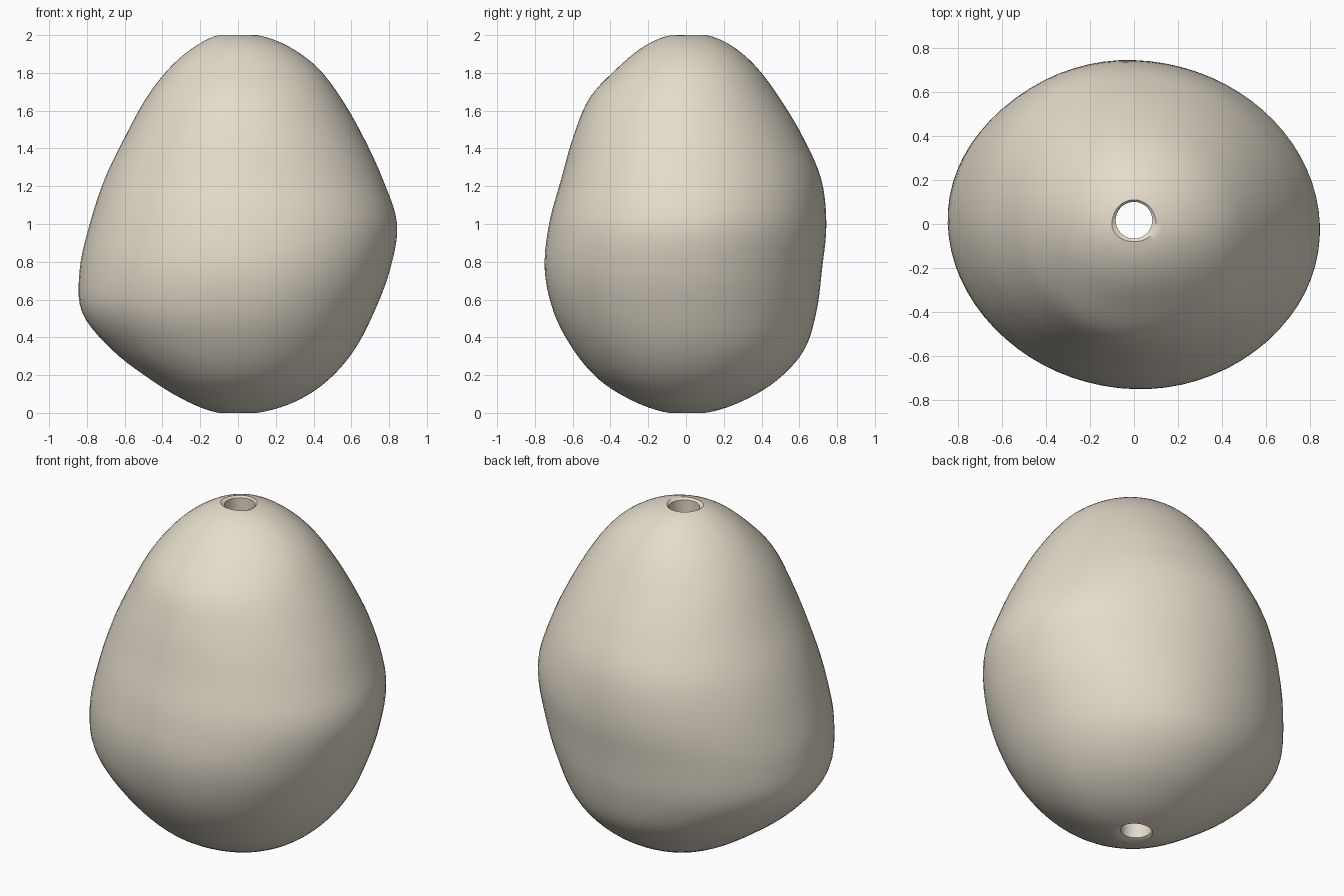
import bpy
import bmesh
import math

SEGMENTS = 72   # points around each ring
STEPS = 5       # rings between two profile rows
TILT = math.radians(7)   # polar angle where the body meets the hole

# Reach towards +x, -x, +y (back) and -y (front) at even polar angles, bottom to top
PROFILE = [
    (.10, .10, .10, .09),
    (.30, .265, .29, .27),
    (.475, .455, .48, .455),
    (.615, .665, .625, .595),
    (.72, .825, .69, .70),
    (.805, .838, .72, .748),
    (.842, .785, .743, .725),
    (.765, .705, .715, .66),
    (.66, .595, .615, .595),
    (.545, .485, .495, .51),
    (.42, .36, .375, .36),
    (.265, .225, .245, .22),
    (.10, .10, .11, .08),
]
HOLE_RADIUS = .083
HOLE_Y = .017
SKEW = .018     # swells the front-left and back-right of the waist


def smooth_rows(rows):
    """Catmull-Rom interpolation between rows, running straight on at the ends."""
    before = [2 * a - b for a, b in zip(rows[0], rows[1])]
    after = [2 * a - b for a, b in zip(rows[-1], rows[-2])]
    padded = [before, *rows, after]
    result = []
    for i in range(len(rows) - 1):
        for s in range(STEPS):
            t = s / STEPS
            result.append([
                b + t * (c - a) / 2
                + t * t * (a - 2.5 * b + 2 * c - d / 2)
                + t ** 3 * (3 * b - 3 * c + d - a) / 2
                for a, b, c, d in zip(*padded[i:i + 4])])
    return result + [rows[-1]]


def add_ring(bm, z, reach, y=0, skew=0):
    """A ring of four quarter ellipses, skewed towards two diagonals."""
    left, right, back, front = reach
    ring = []
    for k in range(SEGMENTS):
        angle = math.tau * k / SEGMENTS
        scale = 1 - skew * math.sin(2 * angle)
        cx, sy = scale * math.cos(angle), scale * math.sin(angle)
        ring.append(bm.verts.new((cx * (left if cx > 0 else right),
                                  y + sy * (back if sy > 0 else front), z)))
    return ring


def make_material(name, colour):
    mat = bpy.data.materials.new(name)
    mat.use_nodes = True
    mat.diffuse_color = colour
    shader = mat.node_tree.nodes["Principled BSDF"]
    shader.inputs["Base Color"].default_value = colour
    shader.inputs["Roughness"].default_value = .6
    return mat


cube = bpy.data.objects.get("Cube")
if cube:
    bpy.data.objects.remove(cube, do_unlink=True)

bm = bmesh.new()

# Uneven pebble body, bottom to top
rings = []
rows = smooth_rows(PROFILE)
for i, reach in enumerate(rows):
    polar = TILT + (math.pi - 2 * TILT) * i / (len(rows) - 1)
    height = 1 - math.cos(polar) / math.cos(TILT)
    rings.append(add_ring(bm, height, reach, skew=SKEW * math.sin(polar) ** 3))

# Drilled hole running back down through the middle
for z in (1.99, 1, .01):
    rings.append(add_ring(bm, z, [HOLE_RADIUS] * 4, y=HOLE_Y))

# Skin the rings into one closed loop
for i, ring in enumerate(rings):
    following = rings[(i + 1) % len(rings)]
    for k in range(SEGMENTS):
        n = (k + 1) % SEGMENTS
        bm.faces.new((ring[k], ring[n], following[n], following[k]))
bmesh.ops.recalc_face_normals(bm, faces=bm.faces)

mesh = bpy.data.meshes.new("pebble_bead")
bm.to_mesh(mesh)
bm.free()
mesh.materials.append(make_material("warm beige", (.78, .72, .605, 1)))

bead = bpy.data.objects.new("pebble_bead", mesh)
bpy.context.collection.objects.link(bead)
bpy.context.view_layer.objects.active = bead
bead.select_set(True)
bpy.ops.object.shade_smooth_by_angle(angle=math.radians(40))
